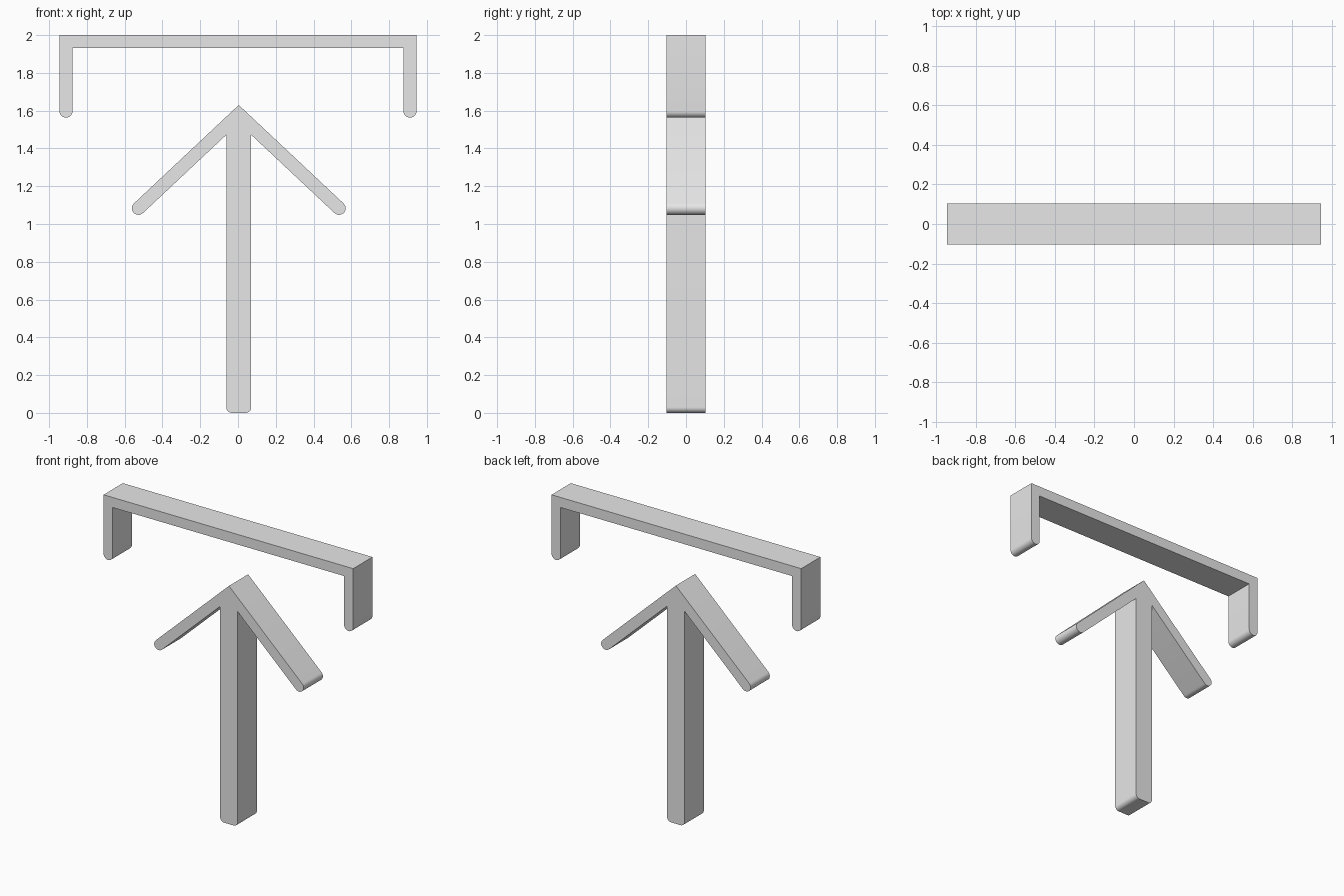
import bpy
import bmesh
from math import radians, sin, cos, tan

if "Cube" in bpy.data.objects:
    bpy.data.objects.remove(bpy.data.objects["Cube"])

DEPTH = 0.208

grey = bpy.data.materials.new("light grey")
grey.use_nodes = True
grey.diffuse_color = (0.8, 0.8, 0.8, 1)
grey.node_tree.nodes["Principled BSDF"].inputs["Base Color"].default_value = (0.8, 0.8, 0.8, 1)


def arc(cx, cz, r, start, end, steps=12):
    """Points along an arc in the xz plane, angles in degrees."""
    angles = [radians(start + (end - start) * i / steps) for i in range(steps + 1)]
    return [(cx + r * cos(a), cz + r * sin(a)) for a in angles]


def mirrored(half):
    """Complete a right-half outline with its mirror image."""
    return half + [(-x, z) for x, z in reversed(half) if abs(x) > 1e-5]


def extrude_profile(name, outline, shift=0.0):
    bm = bmesh.new()
    face = bm.faces.new([bm.verts.new((x + shift, -DEPTH / 2, z)) for x, z in outline])
    moved = bmesh.ops.extrude_face_region(bm, geom=[face], use_keep_orig=True)["geom"]
    verts = [g for g in moved if isinstance(g, bmesh.types.BMVert)]
    bmesh.ops.translate(bm, verts=verts, vec=(0, DEPTH, 0))
    bmesh.ops.recalc_face_normals(bm, faces=bm.faces)
    mesh = bpy.data.meshes.new(name)
    bm.to_mesh(mesh)
    bm.free()
    mesh.materials.append(grey)
    obj = bpy.data.objects.new(name, mesh)
    bpy.context.collection.objects.link(obj)
    bpy.ops.object.select_all(action='DESELECT')
    obj.select_set(True)
    bpy.context.view_layer.objects.active = obj
    bpy.ops.object.shade_smooth_by_angle(angle=radians(30))


# Overhead bracket: flat bar with two round-ended legs
W, T = 0.945, 0.069
leg = arc(W - T / 2, 1.563 + T / 2, T / 2, -180, 0)
extrude_profile("top_bracket", mirrored([(W - T, 2 - T)] + leg + [(W, 2)]))

# Arrow: post with softened foot corners and two sloping round-ended arms
POST, FOOT, R, APEX, SLOPE = 0.066, 0.03, 0.035, 1.63, 43.2
fall = tan(radians(SLOPE))
drop = 2 * R / cos(radians(SLOPE))
tip_x = 0.531
tip_z = APEX - drop / 2 - fall * tip_x
foot = arc(POST - FOOT, FOOT, FOOT, -90, 0)
armpit = [(POST, APEX - drop - fall * POST)]
arm_end = arc(tip_x, tip_z, R, -90 - SLOPE, 90 - SLOPE)
extrude_profile("arrow_post", mirrored(foot + armpit + arm_end + [(0, APEX)]), 0.004)
